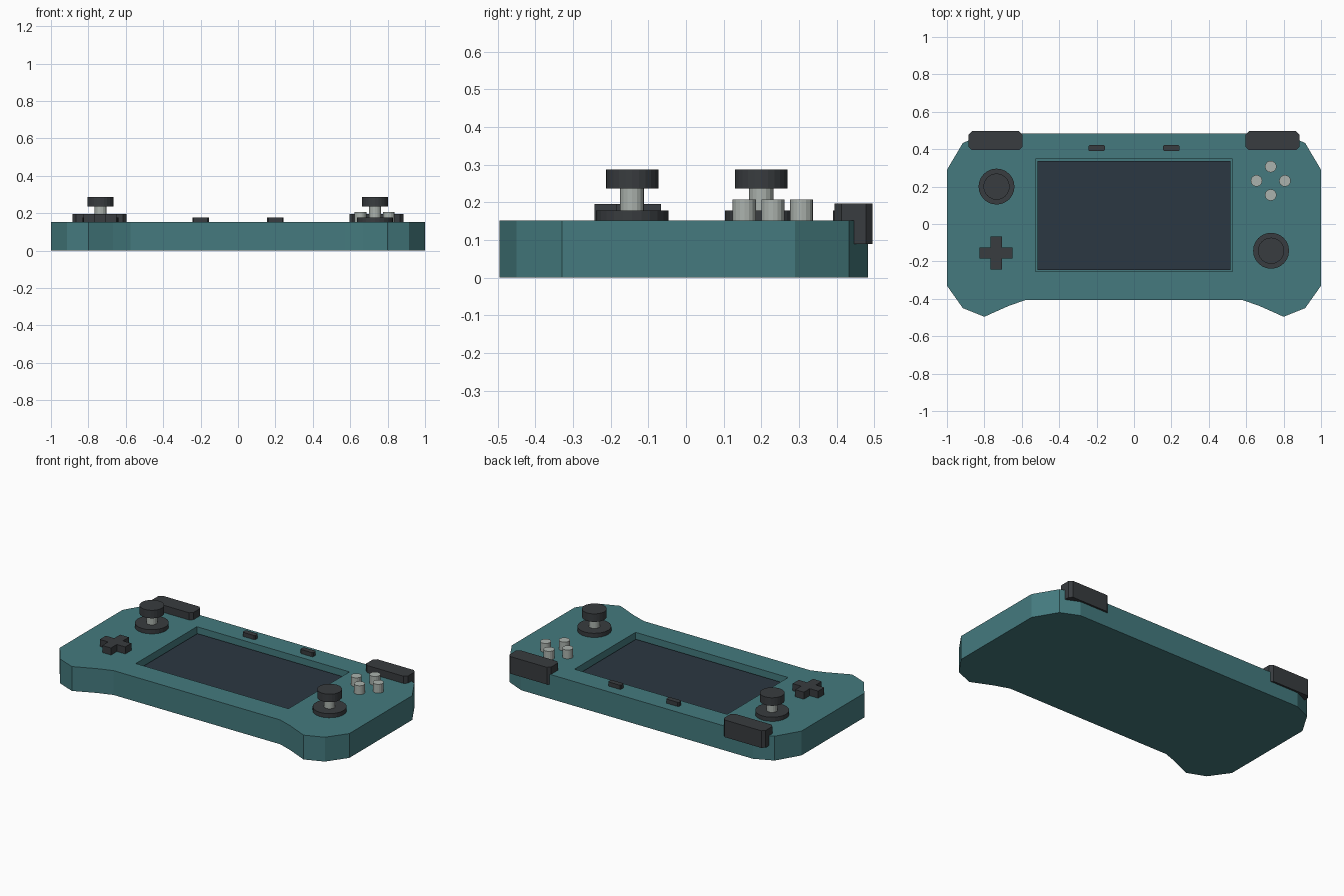
import bpy, bmesh
from math import cos, sin, pi

if "Cube" in bpy.data.objects:
    bpy.data.objects.remove(bpy.data.objects["Cube"])


def material(name, rgb):
    m = bpy.data.materials.new(name)
    m.diffuse_color = (*rgb, 1)
    m.use_nodes = True
    m.node_tree.nodes["Principled BSDF"].inputs["Base Color"].default_value = m.diffuse_color
    return m


TEAL = material("teal_shell", (0.058, 0.195, 0.209))
GLASS = material("dark_glass", (0.024, 0.038, 0.054))
DARK = material("dark_plastic", (0.04, 0.045, 0.05))
PALE = material("pale_plastic", (0.41, 0.45, 0.42))


def prism(name, pts, z0, z1, mat):
    """Extrude a counter-clockwise plan outline from z0 to z1."""
    bm = bmesh.new()
    face = bm.faces.new([bm.verts.new((x, y, z0)) for x, y in pts])
    ext = bmesh.ops.extrude_face_region(bm, geom=[face], use_keep_orig=True)
    top = [g for g in ext["geom"] if isinstance(g, bmesh.types.BMVert)]
    bmesh.ops.translate(bm, verts=top, vec=(0, 0, z1 - z0))
    bmesh.ops.recalc_face_normals(bm, faces=bm.faces[:])
    mesh = bpy.data.meshes.new(name)
    bm.to_mesh(mesh)
    bm.free()
    mesh.materials.append(mat)
    obj = bpy.data.objects.new(name, mesh)
    bpy.context.collection.objects.link(obj)
    return obj


def rect(x0, x1, y0, y1, c=0.0):
    """Rectangle outline, with corners cut by c."""
    if c == 0:
        return [(x0, y0), (x1, y0), (x1, y1), (x0, y1)]
    return [(x0 + c, y0), (x1 - c, y0), (x1, y0 + c), (x1, y1 - c),
            (x1 - c, y1), (x0 + c, y1), (x0, y1 - c), (x0, y0 + c)]


def circle(x, y, r, n):
    return [(x + r * cos(2 * pi * i / n), y + r * sin(2 * pi * i / n)) for i in range(n)]


# Shell: mirrored half outline with grips at the front
half = [(0.575, -0.405), (0.668, -0.437), (0.80, -0.496), (0.915, -0.45), (1.0, -0.33),
        (1.0, 0.29), (0.915, 0.433), (0.80, 0.484)]
shell = prism("shell", half + [(-x, y) for x, y in reversed(half)], 0, 0.152, TEAL)

# Screen recess cut into the shell, with the screen inside it
cutter = prism("recess_cutter", rect(-0.527, 0.527, -0.255, 0.347), 0.10, 0.3, TEAL)
cutter.hide_render = True
cutter.hide_viewport = True
cut = shell.modifiers.new("screen_recess", "BOOLEAN")
cut.operation = "DIFFERENCE"
cut.solver = "EXACT"
cut.object = cutter
prism("screen", rect(-0.517, 0.517, -0.245, 0.338), 0.095, 0.115, GLASS)

# Thumbsticks: base, stem and cap
for side, x, y in (("left", -0.735, 0.20), ("right", 0.733, -0.143)):
    prism(side + "_stick_base", circle(x, y, 0.096, 24), 0.14, 0.178, DARK)
    prism(side + "_stick_stem", circle(x, y, 0.032, 16), 0.17, 0.245, PALE)
    prism(side + "_stick_cap", circle(x, y, 0.07, 24), 0.237, 0.287, DARK)

# Direction pad: plus-shaped outline
a, w = 0.088, 0.03
arm = [(w, -a), (w, -w), (a, -w)]
plus = []
for k in range(4):
    for px, py in arm:
        for _ in range(k):
            px, py = -py, px
        plus.append((px - 0.737, py - 0.155))
prism("direction_pad", plus, 0.14, 0.196, DARK)

# Four action buttons in a diamond
for i in range(4):
    bx, by = 0.731 + 0.076 * cos(i * pi / 2), 0.231 + 0.076 * sin(i * pi / 2)
    prism(f"action_button_{i + 1}", circle(bx, by, 0.031, 16), 0.14, 0.207, PALE)

# Shoulder buttons and small menu buttons on both sides
for side, s in (("left", -1), ("right", 1)):
    x0, x1 = sorted((0.596 * s, 0.885 * s))
    prism(side + "_shoulder_button", rect(x0, x1, 0.395, 0.496, 0.018), 0.09, 0.197, DARK)
    prism(side + "_menu_button", rect(0.2 * s - 0.044, 0.2 * s + 0.044, 0.39, 0.422, 0.006),
          0.14, 0.178, DARK)
